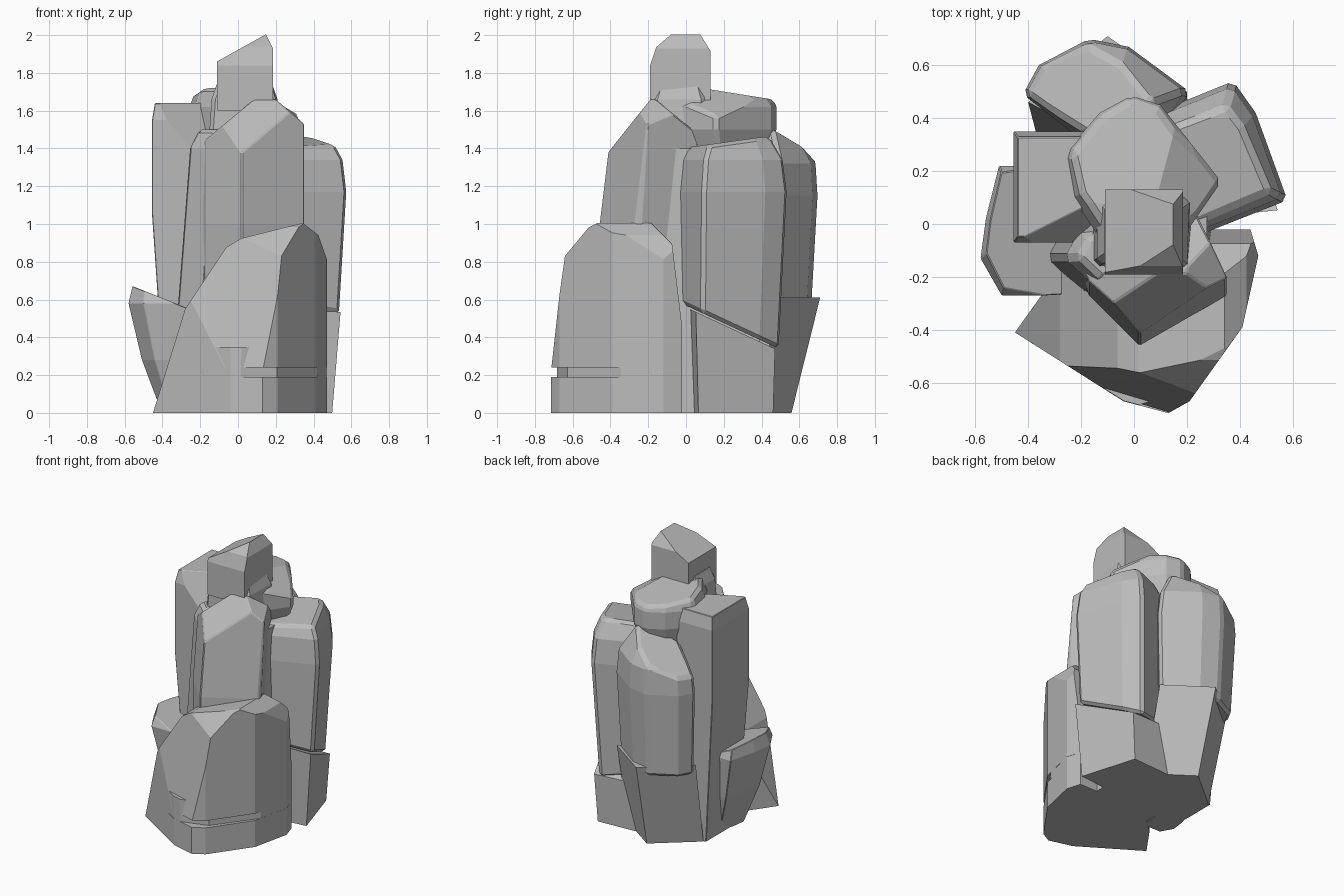
import bpy
import bmesh
from mathutils import Vector

if "Cube" in bpy.data.objects:
    bpy.data.objects.remove(bpy.data.objects["Cube"], do_unlink=True)

stone = bpy.data.materials.new("grey stone")
stone.use_nodes = True
stone.diffuse_color = (0.5, 0.5, 0.5, 1)
stone.node_tree.nodes["Principled BSDF"].inputs["Base Color"].default_value = stone.diffuse_color


def rehull(bm):
    """Wrap the current vertices in a clean convex skin."""
    points = [v.co.copy() for v in bm.verts]
    bm.clear()
    for point in points:
        bm.verts.new(point)
    bmesh.ops.remove_doubles(bm, verts=bm.verts[:], dist=0.002)
    hull = bmesh.ops.convex_hull(bm, input=bm.verts[:])
    loose = set(hull["geom_interior"]) | set(hull["geom_unused"])
    bmesh.ops.delete(bm, geom=[g for g in loose if isinstance(g, bmesh.types.BMVert)], context="VERTS")


def rock(name, outline, levels, chisels=(), chamfer=0.02):
    """Stack a footprint at several levels (height, size, shift x, shift y),
    then chisel it flat with planes (point, outward normal)."""
    bm = bmesh.new()
    middle = sum((Vector(p) for p in outline), Vector((0, 0))) / len(outline)
    for height, size, *shift in levels:
        offset = Vector(shift or (0, 0))
        for corner in outline:
            spot = middle + (Vector(corner) - middle) * size + offset
            bm.verts.new((spot.x, spot.y, height))
    rehull(bm)
    for point, normal in chisels:
        bmesh.ops.bisect_plane(bm, geom=bm.verts[:] + bm.edges[:] + bm.faces[:],
                               plane_co=point, plane_no=Vector(normal).normalized(), clear_outer=True)
        rehull(bm)
    bmesh.ops.dissolve_limit(bm, angle_limit=0.05, verts=bm.verts[:], edges=bm.edges[:])
    bmesh.ops.recalc_face_normals(bm, faces=bm.faces[:])
    mesh = bpy.data.meshes.new(name)
    bm.to_mesh(mesh)
    bm.free()
    mesh.materials.append(stone)
    obj = bpy.data.objects.new(name, mesh)
    bpy.context.collection.objects.link(obj)
    if chamfer:
        bevel = obj.modifiers.new("worn edges", "BEVEL")
        bevel.width = chamfer
        bevel.segments = 1
        bevel.limit_method = "ANGLE"
        bevel.angle_limit = 0.6


# Summit stone, its neck and the cap behind
rock("summit_stone",
     outline=[(-.11, -.19), (.185, -.19), (.185, .13), (-.11, .13)],
     levels=[(1.6, 1), (2.02, 1)],
     chisels=[((.14, 0, 2), (-.5, 0, .9)),
              ((.165, 0, 1.97), (1, 0, .5)),
              ((0, -.18, 1.87), (0, -.9, .3)),
              ((0, -.13, 1.96), (0, -.6, .7)),
              ((0, .115, 1.94), (0, .8, .5))],
     chamfer=0)
rock("neck_stone",
     outline=[(-.14, -.15), (.2, -.17), (.21, .1), (-.14, .1)],
     levels=[(1.4, 1.1), (1.66, 1), (1.76, .8)])
rock("cap_stone",
     outline=[(-.26, .27), (-.23, .1), (-.1, -.1), (.15, -.1), (.33, .16), (.1, .45), (-.01, .485), (-.13, .42)],
     levels=[(1.3, .75), (1.5, 1), (1.62, 1), (1.72, .85)],
     chisels=[((0, .08, 1.72), (0, .16, 1)),
              ((.28, 0, 1.6), (.6, 0, 1))])

# Hidden heart of the stack
rock("core", outline=[(-.2, -.2), (.3, -.2), (.3, .4), (-.2, .4)],
     levels=[(0, 1), (1.4, .9)], chamfer=0)

# Front middle pillar with a thin slab leaning beside it
rock("front_pillar",
     outline=[(-.24, -.1), (-.17, -.27), (.02, -.46), (.35, -.27), (.22, 0), (-.1, 0)],
     levels=[(.5, 1), (1, 1), (1.66, 1, 0, .08)],
     chisels=[((0, -.3, 1.52), (0, -.25, .2)),
              ((-.24, 0, 1.39), (-.24, 0, .29)),
              ((.2, 0, 1.66), (.13, 0, .15)),
              ((0, -.15, 1.65), (0, .13, .16))],
     chamfer=0.012)
rock("leaning_slab",
     outline=[(-.32, -.13), (-.17, -.27), (-.05, -.2), (-.1, 0), (-.25, 0)],
     levels=[(.4, 1, -.02, 0), (1.4, .95, .05, 0), (1.5, .6, .05, 0)])

# Tall pillar and low boulder on the -x side
rock("side_pillar",
     outline=[(-.455, -.07), (-.14, -.07), (-.17, .35), (-.455, .35)],
     levels=[(0, .85, .05, 0), (1.05, 1), (1.55, 1), (1.64, .9)],
     chisels=[((-.3, 0, 1.62), (.4, -.8, .35))])
rock("low_boulder",
     outline=[(-.58, -.13), (-.5, -.27), (-.25, -.27), (-.25, .2), (-.42, .22), (-.51, .22), (-.56, .02)],
     levels=[(0, .6, .12, 0), (.28, .85, .05, 0), (.58, 1), (.67, .85)],
     chisels=[((-.53, 0, .66), (.4, 0, 1))], chamfer=0.01)

# Big front boulder: ledge, recessed seam and body share one footprint
front_outline = [(-.45, -.41), (-.04, -.67), (.13, -.715), (.21, -.67), (.41, -.39),
                 (.47, -.12), (.44, -.02), (-.1, -.02), (-.3, -.2)]
left_slope = ((-.45, 0, 0), (-.55, 0, .17))
rock("front_ledge", front_outline, levels=[(0, 1), (.19, 1)], chisels=[left_slope], chamfer=0)
rock("front_seam", front_outline, levels=[(.1, 1), (.35, .995)],
     chisels=[left_slope,
              ((.13, -.65, .2), (.3, -1, 0)),
              ((.28, -.53, .2), (.8, -.6, 0))], chamfer=0)
rock("front_boulder", front_outline,
     levels=[(.24, 1), (1.05, 1)],
     chisels=[left_slope,
              ((-.28, 0, .55), (-.3, 0, .2)),
              ((-.04, 0, .89), (-.12, 0, .2)),
              ((.32, 0, 1), (-.08, 0, .32)),
              ((.35, 0, 1), (.07, 0, .09)),
              ((.44, 0, .9), (.2, 0, .07)),
              ((0, -.56, .9), (-.3, -1, .17)),
              ((0, -.6, .88), (0, -.12, .1)),
              ((0, -.52, .98), (0, -.06, .12)),
              ((0, -.13, .95), (0, .1, .1)),
              ((0, -.05, .7), (0, 1, .12))],
     chamfer=0)

# Back pillar standing on its block
rock("back_pillar",
     outline=[(-.42, .49), (-.36, .6), (-.17, .7), (-.02, .67), (.21, .5), (.15, .4), (-.2, .32)],
     levels=[(.55, .92, 0, -.02), (1.15, 1), (1.32, .94), (1.5, .6, 0, -.05)],
     chisels=[((-.3, .5, 1.32), (-.5, .2, 1))])
rock("back_block",
     outline=[(-.4, .46), (-.1, .71), (.2, .5), (0, .25)],
     levels=[(0, .95, .02, -.14), (.61, 1)], chamfer=0)

# Pillar on the +x side, split from its block by a slanted joint
joint = Vector((0, .2, .43))
rock("right_pillar",
     outline=[(.2, -.06), (.58, .09), (.46, .42), (.375, .54), (.08, .42), (.08, 0)],
     levels=[(.3, .92, -.03, -.02), (1.17, 1), (1.34, .93), (1.46, .7)],
     chisels=[((0, .04, .55), -joint),
              ((0, .4, 1.46), (0, -.14, 1))])
rock("right_block",
     outline=[(.08, 0), (.55, .05), (.42, .48), (.08, .46)],
     levels=[(0, .92, -.03, 0), (.62, 1)],
     chisels=[((0, .04, .54), joint)], chamfer=0)
